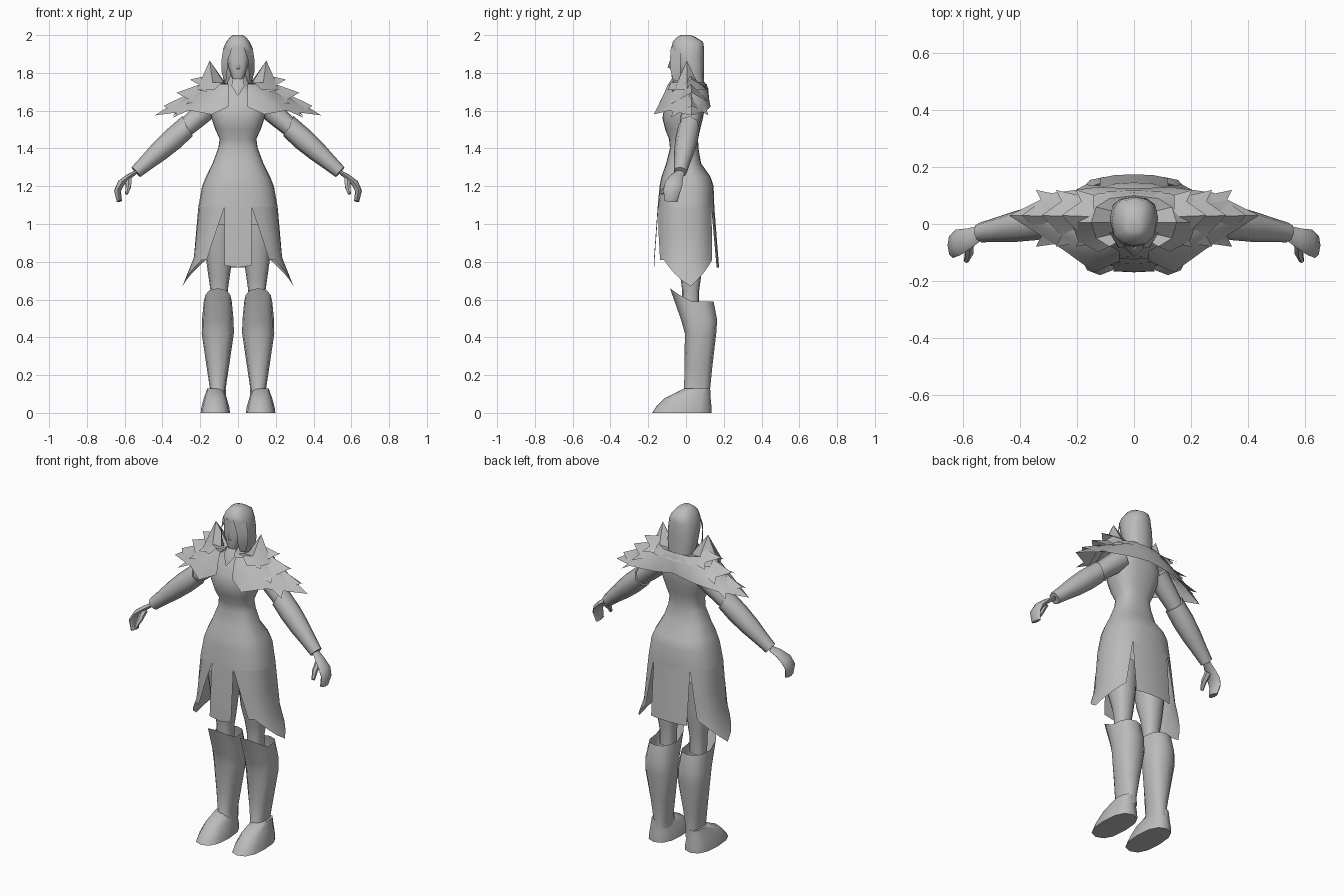
import bpy
import bmesh
import math
from mathutils import Vector

cube = bpy.data.objects.get("Cube")
if cube:
    bpy.data.objects.remove(cube, do_unlink=True)

# One plain grey for the whole figure
grey = bpy.data.materials.new("plain_grey")
grey.use_nodes = True
grey.diffuse_color = (.5, .5, .5, 1)
shader = grey.node_tree.nodes["Principled BSDF"]
shader.inputs["Base Color"].default_value = grey.diffuse_color


def make_object(name, rows, closed=False, mirrored=True, capped=False):
    """Skin a grid of points; optionally wrap it, cap its ends and mirror it."""
    bm = bmesh.new()
    grid = [[bm.verts.new(point) for point in row] for row in rows]
    count = len(grid[0])
    for low, high in zip(grid, grid[1:]):
        for i in range(count if closed else count - 1):
            j = (i + 1) % count
            bm.faces.new((low[i], low[j], high[j], high[i]))
    if capped:
        bm.faces.new(grid[0][::-1])
        bm.faces.new(grid[-1])
    bmesh.ops.recalc_face_normals(bm, faces=bm.faces)
    mesh = bpy.data.meshes.new(name)
    bm.to_mesh(mesh)
    bm.free()
    mesh.materials.append(grey)
    obj = bpy.data.objects.new(name, mesh)
    bpy.context.collection.objects.link(obj)
    if mirrored:
        obj.modifiers.new("both_sides", "MIRROR")
    bpy.ops.object.select_all(action="DESELECT")
    obj.select_set(True)
    bpy.context.view_layer.objects.active = obj
    bpy.ops.object.shade_smooth_by_angle(angle=math.radians(50))


def around(degrees, width, front, back):
    """Point on a squarish oval; zero degrees is the front, ninety the left side."""
    s = math.sin(math.radians(degrees))
    c = -math.cos(math.radians(degrees))
    s = math.copysign(abs(s) ** .8, s)
    c = math.copysign(abs(c) ** .8, c)
    return width * s, (front + back) / 2 + (back - front) / 2 * c


def loft(name, rings, centre=0, step=30, capped=True, lift=0):
    """Stack level ovals of (height, half width, front, back); lift raises the last rim's front."""
    rows = []
    for ring in rings:
        z, width, front, back = ring
        rise = lift if ring is rings[-1] else 0
        row = []
        for degrees in range(0, 360, step):
            x, y = around(degrees, width, front, back)
            row.append((centre + x, y, z + rise * max(0, math.cos(math.radians(degrees)))))
        rows.append(row)
    make_object(name, rows, closed=True, mirrored=centre > 0, capped=capped)


def tube(name, stations, flat=1, sides=8, peak=0):
    """Limb through (point, radius); flat thins it, peak draws out the first rim."""
    points = [Vector(point) for point, _ in stations]
    last = len(points) - 1
    rows = []
    for k, (_, radius) in enumerate(stations):
        along = (points[min(k + 1, last)] - points[max(k - 1, 0)]).normalized()
        side = (Vector((0, 1, 0)) - along * along.y).normalized()
        outer = along.cross(side)
        if outer.x < 0:
            outer.negate()
        row = []
        for i in range(sides):
            turn = math.tau * i / sides
            point = points[k] + radius * (side * math.cos(turn) + outer * flat * math.sin(turn))
            if k == 0:
                point -= along * peak * max(0, math.sin(turn))
            row.append(point)
        rows.append(row)
    make_object(name, rows, closed=True, capped=True)


# Torso and upper skirt
loft("torso", [
    (1.09, .21, -.15, .15), (1.2, .19, -.14, .146), (1.25, .17, -.13, .13),
    (1.32, .135, -.105, .08), (1.4, .105, -.085, .066), (1.45, .097, -.09, .064),
    (1.5, .12, -.11, .075), (1.56, .14, -.125, .09), (1.62, .155, -.115, .1),
    (1.68, .13, -.08, .1), (1.73, .06, -.05, .07), (1.8, .045, -.04, .06),
], step=15, capped=False)


def skirt_panel(name, top, hem, floor, lowest, dip, flare):
    """Hang a panel between two angles, narrowing to the hem and dipping at one angle."""
    rows = []
    columns = range(top[0], top[1] + 1, 15)
    for drop in (0, .5, .95, 1):
        row = []
        for degrees in columns:
            u = (degrees - top[0]) / (top[1] - top[0])
            target = hem[0] + (hem[1] - hem[0]) * u
            point = max(0, 1 - abs(degrees - lowest) / 60) if drop == 1 else 0
            x, y = around(degrees + (target - degrees) * drop,
                          .21 + .025 * drop + flare * point,
                          -.15 - .02 * drop, .15 + .025 * drop)
            row.append((x, y, 1.09 + (floor - 1.09) * drop - dip * point))
        rows.append(row)
    make_object(name, rows)


# Skirt panels below the slits
skirt_panel("front_skirt_panel", (0, 15), (0, 13), .81, 0, .04, 0)
skirt_panel("side_skirt_panel", (15, 150), (40, 138), .81, 90, .14, .06)
skirt_panel("back_skirt_panel", (150, 180), (155, 180), .77, 180, 0, 0)

# Legs and boots
loft("leg", [(.56, .045, -.02, .07), (.65, .046, -.02, .07), (.72, .056, -.03, .08),
             (.82, .07, -.06, .09), (1, .085, -.08, .1)], centre=.1)
loft("foot", [(0, .078, -.18, .135), (.03, .074, -.16, .135),
              (.08, .06, -.11, .13), (.13, .042, -.01, .128)], centre=.12)
loft("boot", [(.08, .045, -.03, .13), (.13, .042, -.01, .128), (.25, .06, -.008, .14),
              (.42, .085, -.006, .16), (.49, .084, -.025, .165), (.59, .074, -.085, .146)],
     centre=.107, capped=False, lift=.07)

# Arms and sleeves along one straight line from shoulder to wrist
shoulder = Vector((.13, .04, 1.64))
wrist = Vector((.54, -.03, 1.275))


def along_arm(*stations):
    return [(shoulder.lerp(wrist, t), radius) for t, radius in stations]


tube("upper_arm", along_arm((0, .06), (.2, .055), (.45, .045)))
tube("sleeve", along_arm((.36, .058), (.53, .06), (.7, .054), (.86, .043), (1, .035)), peak=.03)

# Flat hands with a separate thumb
tube("hand", [(wrist, .025), ((.58, -.05, 1.25), .036), ((.62, -.065, 1.215), .047),
              ((.638, -.075, 1.175), .045), ((.628, -.08, 1.12), .035)], flat=.4)
tube("thumb", [((.58, -.06, 1.24), .02), ((.58, -.1, 1.2), .016), ((.59, -.13, 1.16), .009)], sides=6)

# Mantle sloping from the neck to a ragged edge, front to back
EDGE = [(.05, -.13, 1.62), (.14, -.17, 1.58), (.25, -.09, 1.6), (.44, .03, 1.575),
        (.28, .11, 1.6), (.13, .13, 1.62), (0, .125, 1.64)]
rim = [Vector(point) for point in EDGE]
neck = []
for i in range(len(rim)):
    x, y = around(20 + i * 160 / 6, .12, -.1, .11)
    neck.append(Vector((x, y, 1.74)))
middle = [a.lerp(b, .5) + Vector((0, 0, .02)) for a, b in zip(neck, rim)]
make_object("mantle", [neck, middle, rim])

# Standing collar with a tall point above each shoulder
collar = []
for width, depth, height, spike in ((.22, .11, 1.71, 0), (.15, .09, 1.75, .115), (.07, .06, 1.74, 0)):
    row = []
    for degrees in range(30, 181, 30):
        x, y = around(degrees, width, -depth, depth + .01)
        row.append((x, y, height + (spike if degrees == 90 else 0)))
    collar.append(row)
make_object("collar", collar)

# Overlapping jagged shoulder plates stepping outward and down
ZIGZAG = list(zip((-.08, -.04, .03, .08, .12), (.05, .07, 0, .07, .05)))
for level, name in enumerate(("upper", "middle", "lower")):
    inner, ridge = .14 + .06 * level, 1.79 - .05 * level
    tip, edge = .255 + .07 * level, 1.765 - .07 * level
    top_row, edge_row = [], []
    for y, notch in ZIGZAG:
        drop = abs(y - .03) * .8
        top_row.append((inner, y * .85, ridge - drop))
        edge_row.append((tip - notch, y, edge - drop * .7))
    make_object(name + "_shoulder_plate", [top_row, edge_row])

# Head with a smooth hood of hair
loft("hair", [(1.72, .07, -.01, .097), (1.8, .083, -.035, .096), (1.87, .085, -.06, .096),
              (1.93, .078, -.078, .096), (1.965, .062, -.07, .09),
              (1.99, .042, -.045, .05), (2, .025, -.03, .025)])
loft("face", [(1.75, .02, -.07, 0), (1.785, .036, -.077, 0), (1.83, .05, -.08, 0),
              (1.88, .056, -.08, 0), (1.94, .05, -.076, 0)])
make_object("nose", [[(0, -.08, 1.88), (.01, -.076, 1.88)],
                     [(0, -.097, 1.83), (.014, -.076, 1.83)],
                     [(0, -.08, 1.82), (.01, -.076, 1.82)]])
make_object("side_lock", [[(.03, -.08, 1.935), (.078, -.03, 1.93)],
                          [(.053, -.085, 1.87), (.087, -.03, 1.87)],
                          [(.056, -.083, 1.82), (.086, -.03, 1.8)],
                          [(.062, -.07, 1.765), (.07, -.03, 1.75)]])

# Throat clasp below the chin
make_object("throat_clasp", [[(0, -.075, 1.77), (.03, -.06, 1.77)],
                             [(0, -.1, 1.73), (.034, -.085, 1.73)],
                             [(0, -.115, 1.68), (.006, -.11, 1.685)]])
